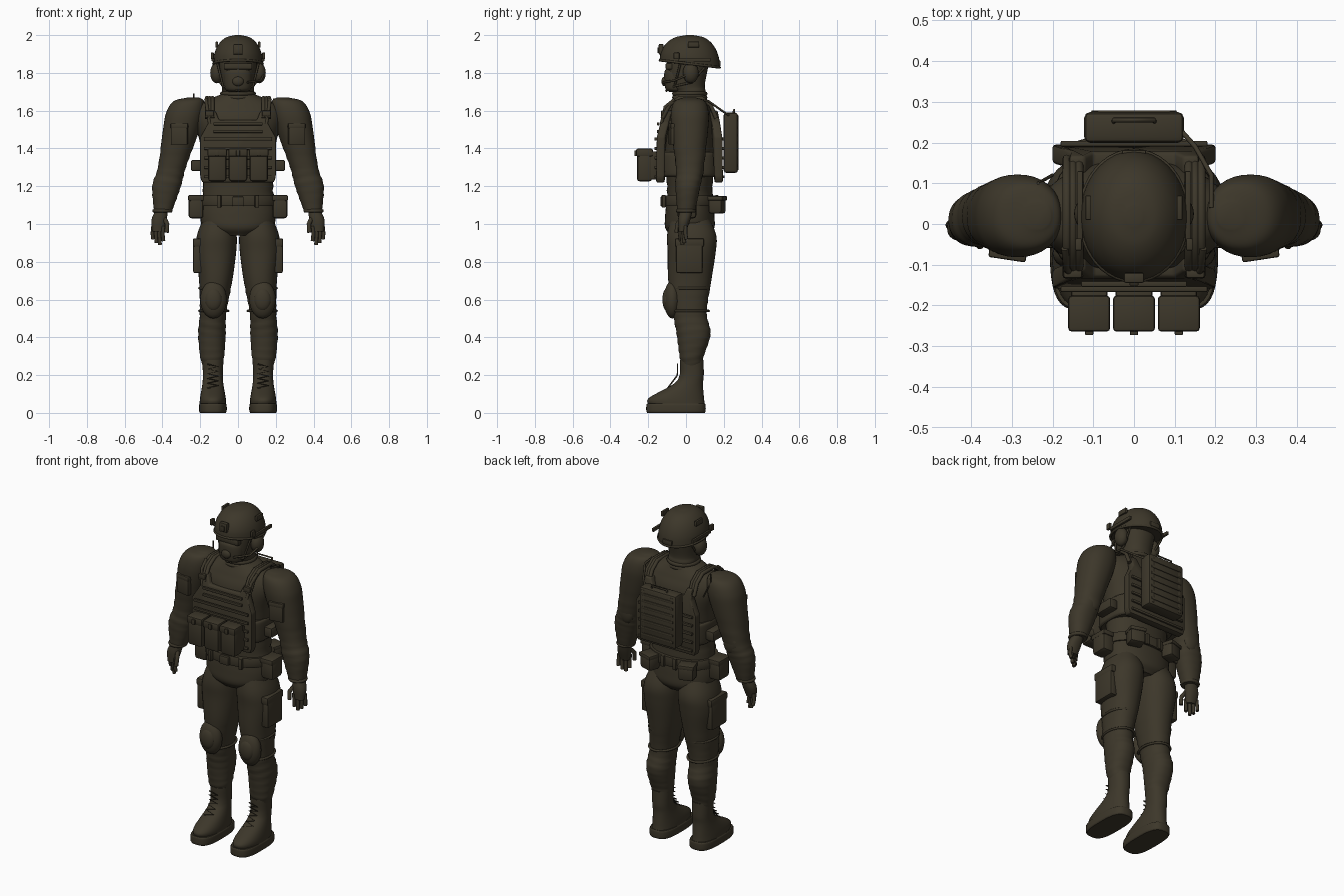
import bpy, bmesh, math
from mathutils import Vector

cube = bpy.data.objects.get("Cube")
if cube:
    bpy.data.objects.remove(cube, do_unlink=True)

olive = bpy.data.materials.new("dark olive")
olive.use_nodes = True
colour = (.046, .038, .023, 1)
olive.diffuse_color = colour
olive.node_tree.nodes["Principled BSDF"].inputs["Base Color"].default_value = colour
sides = {"left": 1, "right": -1}
made = []


def add_object(name, data):
    data.materials.append(olive)
    ob = bpy.data.objects.new(name, data)
    bpy.context.collection.objects.link(ob)
    return ob


def finish(name, bm, at=(0, 0, 0), turn=0):
    bmesh.ops.recalc_face_normals(bm, faces=bm.faces)
    mesh = bpy.data.meshes.new(name)
    bm.to_mesh(mesh)
    bm.free()
    ob = add_object(name, mesh)
    ob.location = at
    ob.rotation_euler.z = turn
    made.append(ob)
    return ob


def ring(z, wide, deep=None, x=0, y=.02):
    """One elliptical cross-section; wide and deep are radii."""
    return Vector((z, x, y, wide, deep or wide))


def loft(name, keys, side=1, steps=8, segments=36, power=2.2, folds=None):
    """Smooth skin through the rings, with cloth folds between two heights."""
    keys = [keys[0] * 2 - keys[1], *keys, keys[-1] * 2 - keys[-2]]
    rings = []
    for a, b, c, d in zip(keys, keys[1:], keys[2:], keys[3:]):
        for step in range(steps):
            t = step / steps
            bend = (a * 2 - b * 5 + c * 4 - d) * t + (b * 3 - a - c * 3 + d) * t * t
            rings.append(b + (c - a + bend) * t / 2)
    rings.append(keys[-2])
    bm = bmesh.new()
    loops = []
    for z, x, y, wide, deep in rings:
        loop = []
        for segment in range(segments):
            angle = math.tau * segment / segments
            cosine, sine = math.cos(angle), math.sin(angle)
            swell = 1
            if folds and folds[0] < z < folds[1]:
                swell += .02 * math.sin(z * 150 + 2 * math.sin(angle + z * 9))
            across = math.copysign(abs(cosine) ** (2 / power), cosine)
            along = math.copysign(abs(sine) ** (2 / power), sine)
            point = (side * (x + wide * swell * across), y + deep * swell * along, z)
            loop.append(bm.verts.new(point))
        loops.append(loop)
    for low, high in zip(loops, loops[1:]):
        for i in range(segments):
            j = (i + 1) % segments
            bm.faces.new((low[i], low[j], high[j], high[i]))
    bm.faces.new(loops[0])
    bm.faces.new(loops[-1])
    return finish(name, bm)


def round_edges(bm, amount):
    bmesh.ops.bevel(bm, geom=bm.edges[:], offset=amount, segments=2, affect='EDGES', profile=.5)


def box(name, at, size, turn=0):
    bm = bmesh.new()
    bmesh.ops.create_cube(bm, size=1)
    bmesh.ops.scale(bm, vec=size, verts=bm.verts)
    round_edges(bm, min(size) / 5)
    finish(name, bm, at, turn)


def pouch(name, at, size, turn=0):
    """Box with a slightly larger flap over its top."""
    x, y, z = at
    wide, deep, tall = size
    box(name, at, size, turn)
    box(name + "_flap", (x, y, z + tall * .4), (wide * 1.05, deep * 1.1, tall / 4), turn)


def ball(name, at, radii):
    bm = bmesh.new()
    bmesh.ops.create_uvsphere(bm, u_segments=24, v_segments=14, radius=1)
    bmesh.ops.scale(bm, vec=radii, verts=bm.verts)
    finish(name, bm, at)


def tube(name, points, radius=.006, closed=False):
    curve = bpy.data.curves.new(name, 'CURVE')
    curve.dimensions = '3D'
    curve.bevel_depth = radius
    curve.bevel_resolution = 2
    curve.use_fill_caps = True
    spline = curve.splines.new('POLY')
    spline.points.add(len(points) - 1)
    for point, place in zip(spline.points, points):
        point.co = (*place, 1)
    spline.use_cyclic_u = closed
    add_object(name, curve)


def hoop(name, z, wide, deep, x=0, y=.02, radius=.007, tilt=0):
    angles = [math.tau * i / 40 for i in range(40)]
    tube(name, [(x + wide * math.cos(a), y + deep * math.sin(a), z - tilt * math.sin(a))
                for a in angles], radius, closed=True)


def webbing(name, y, bottom, top, count, wide):
    for i in range(count):
        box(name, at=(0, y, bottom + (top - bottom) * i / (count - 1)), size=(wide, .014, .015))


def plate(name, y, lean):
    """Carrier plate with cut corners; its top leans towards the body."""
    half = [(.19, 1.22), (.2, 1.25), (.2, 1.46), (.155, 1.54), (.16, 1.6), (.12, 1.6), (.1, 1.55)]
    outline = half + [(-x, z) for x, z in reversed(half)]
    bm = bmesh.new()
    face = bm.faces.new([bm.verts.new((x, y + lean * max(0, z - 1.46), z)) for x, z in outline])
    grown = bmesh.ops.extrude_face_region(bm, geom=[face])["geom"]
    corners = [item for item in grown if isinstance(item, bmesh.types.BMVert)]
    bmesh.ops.translate(bm, vec=(0, .045, 0), verts=corners)
    round_edges(bm, .008)
    finish(name, bm)


# Torso and head
loft("torso", [ring(z=.94, wide=.1), ring(z=.98, wide=.18, deep=.13), ring(z=1.05, wide=.2, deep=.13),
               ring(z=1.2, wide=.185, deep=.12), ring(z=1.42, wide=.2, deep=.14),
               ring(z=1.55, wide=.235, deep=.135), ring(z=1.62, wide=.22, deep=.11),
               ring(z=1.665, wide=.14, deep=.09), ring(z=1.69, wide=.08)], folds=(1.14, 1.24))
loft("head", [ring(z=1.62, wide=.086), ring(z=1.7, wide=.084), ring(z=1.74, wide=.086, deep=.1, y=0),
              ring(z=1.86, wide=.1, deep=.11, y=.01), ring(z=1.92, wide=.08)])
for z in (1.65, 1.67, 1.69):
    hoop("neck_gaiter_roll", z, wide=.083, deep=.082, radius=.012)
loft("face_mask", [ring(z=1.7, wide=.05, y=-.04), ring(z=1.72, wide=.07, deep=.055, y=-.055),
                   ring(z=1.8, wide=.073, deep=.06, y=-.055), ring(z=1.825, wide=.05, y=-.05)])
ball("mask_filter", at=(0, -.115, 1.755), radii=(.03, .015, .025))
box("goggles", at=(0, -.09, 1.835), size=(.15, .035, .035))

# Helmet dome, sheared so that its back hangs lower
bows = [math.radians(17 * i) for i in range(6)]
helmet = loft("helmet", [ring(z=1.85 + .15 * math.sin(a), wide=.132 * math.cos(a) ** .8,
                              deep=.16 * math.cos(a) ** .8) for a in bows], power=2)
for vertex in helmet.data.vertices:
    vertex.co.z -= .8 * vertex.co.y * (2 - vertex.co.z)
hoop("helmet_rim", z=1.848, wide=.13, deep=.158, tilt=.019)
box("helmet_front_mount", at=(0, -.132, 1.925), size=(.05, .025, .055))
box("helmet_mount_clip", at=(0, -.145, 1.92), size=(.022, .012, .03))
box("helmet_rear_dial", at=(0, .172, 1.85), size=(.06, .02, .03))
tube("microphone_boom", [(.135, .01, 1.79), (.12, -.06, 1.76), (.05, -.12, 1.75)])

for word, s in sides.items():
    # Helmet fittings
    box(word + "_helmet_panel", at=(s * .112, .04, 1.95), size=(.014, .06, .03))
    box(word + "_helmet_rail", at=(s * .132, .045, 1.87), size=(.014, .17, .02))
    box(word + "_helmet_clip", at=(s * .136, -.05, 1.89), size=(.016, .03, .035))
    ball(word + "_ear_cup", at=(s * .112, .025, 1.8), radii=(.035, .042, .055))
    chin, jaw = (0, -.105, 1.705), (s * .08, -.06, 1.73)
    tube(word + "_chin_strap", [(s * .108, -.03, 1.85), jaw, chin])
    tube(word + "_neck_strap", [(s * .11, .1, 1.83), (s * .095, .03, 1.75), jaw])

    # Arm and hand
    loft(word + "_arm", [ring(z=1.67, x=.235, wide=.03), ring(z=1.65, x=.26, wide=.08),
                         ring(z=1.59, x=.28, wide=.1), ring(z=1.5, x=.3, wide=.097),
                         ring(z=1.3, x=.35, wide=.074), ring(z=1.2, x=.378, wide=.076, deep=.066, y=.01),
                         ring(z=1.06, x=.398, wide=.046, y=0)], s, folds=(1.1, 1.42))
    hoop(word + "_cuff", z=1.07, x=s * .4, y=0, wide=.044, deep=.044, radius=.01)
    loft(word + "_palm", [ring(z=1.07, x=.405, wide=.034, y=0), ring(z=1.02, x=.418, wide=.04, deep=.032, y=-.01),
                          ring(z=.96, x=.423, wide=.03, deep=.02, y=-.02)], s)
    for i, tip in enumerate((.91, .89, .9, .92)):
        x, y = s * (.395 + .018 * i), -.033 + .01 * i
        tube(word + "_finger", [(x, y, .99), (x + s * .004, y, .95), (x, y + .005, tip)], radius=.01)
    tube(word + "_thumb", [(s * .39, -.02, 1.03), (s * .375, -.045, 1), (s * .378, -.05, .955)], radius=.012)
    pouch(word + "_arm_patch", at=(s * .31, -.074, 1.475), size=(.088, .025, .11), turn=s * .15)
    ball(word + "_elbow_pad", at=(s * .35, .07, 1.3), radii=(.05, .025, .07))

    # Leg, knee pad and cargo pocket
    loft(word + "_leg", [ring(z=1.04, x=.1, wide=.08, deep=.1), ring(z=.94, x=.112, wide=.105, deep=.13, y=.03),
                         ring(z=.85, x=.117, wide=.107, deep=.127, y=.03), ring(z=.7, x=.118, wide=.088, deep=.114),
                         ring(z=.53, x=.132, wide=.07, deep=.09), ring(z=.42, x=.138, wide=.073, deep=.09, y=.04),
                         ring(z=.3, x=.137, wide=.064, y=.03), ring(z=.24, x=.134, wide=.05, y=.03)],
         s, folds=(.26, .66))
    ball(word + "_knee_pad", at=(s * .13, -.072, .6), radii=(.07, .045, .1))
    ball(word + "_knee_cap", at=(s * .13, -.1, .6), radii=(.045, .025, .06))
    for z in (.54, .66):
        hoop(word + "_knee_strap", z, x=s * .128, wide=.076, deep=.1)
    pouch(word + "_cargo_pocket", at=(s * .215, .018, .83), size=(.045, .14, .18))

    # Boot with a thick sole and laces
    foot = s * .133
    loft(word + "_boot", [ring(z=.04, x=.133, wide=.07, deep=.15, y=-.05), ring(z=.08, x=.133, wide=.068, deep=.145, y=-.05),
                          ring(z=.15, x=.133, wide=.056, deep=.08, y=.01), ring(z=.2, x=.133, wide=.053, deep=.064, y=.03),
                          ring(z=.28, x=.133, wide=.056, deep=.063, y=.03)], s)
    loft(word + "_sole", [ring(z=z, x=.133, wide=wide, deep=wide + .084, y=-.053)
                          for z, wide in ((0, .068), (.01, .073), (.04, .073), (.05, .069))], s, power=3)
    heights = [.12 + .0125 * i for i in range(12)]
    tube(word + "_laces", [(foot + .028 * (-1) ** i, -.045 - max(0, .2 - z) * .75, z)
                           for i, z in enumerate(heights)], radius=.004)

    # Shoulder harness
    tube(word + "_harness_cord", [(s * .15, -.13, 1.53), (s * .165, -.11, 1.62), (s * .17, -.06, 1.66)], radius=.009)
    for x in (.135, .15, .165):
        tube(word + "_shoulder_strap", [(s * x, -.125, 1.56), (s * x, -.085, 1.635), (s * x, -.03, 1.668),
                                        (s * x, .08, 1.668), (s * x, .13, 1.63), (s * x, .16, 1.56)], radius=.011)
    box(word + "_strap_buckle", at=(s * .15, -.122, 1.585), size=(.045, .02, .03))
    box(word + "_side_pouch", at=(s * .222, .03, 1.31), size=(.055, .13, .06))
    box(word + "_backpack_strap", at=(s * .095, .27, 1.43), size=(.018, .014, .29))

    # Belt pouches
    pouch(word + "_hip_pouch", at=(s * .222, .005, 1.09), size=(.08, .1, .12))
    pouch(word + "_rear_pouch", at=(s * .125, .165, 1.1), size=(.09, .075, .09), turn=-s * .3)
    box(word + "_belt_loop", at=(s * .1, -.118, 1.12), size=(.022, .02, .066), turn=s * .2)
    box(word + "_rear_belt_loop", at=(s * .04, .163, 1.12), size=(.022, .016, .066))

# Plate carrier
loft("cummerbund", [ring(z=1.25, wide=.19, deep=.15), ring(z=1.27, wide=.2, deep=.158),
                    ring(z=1.36, wide=.2, deep=.158), ring(z=1.38, wide=.19, deep=.15)], power=3)
plate("front_plate", y=-.158, lean=.3)
plate("back_plate", y=.15, lean=-.2)
webbing("front_webbing", y=-.16, bottom=1.25, top=1.45, count=5, wide=.36)
webbing("upper_webbing", y=-.147, bottom=1.49, top=1.53, count=2, wide=.26)
webbing("back_webbing", y=.197, bottom=1.25, top=1.45, count=5, wide=.36)

# Magazine pouches
for x in (-.11, 0, .11):
    pouch("magazine_pouch", at=(x, -.22, 1.31), size=(.098, .08, .17))
    box("magazine_tab", at=(x, -.266, 1.375), size=(.02, .014, .03))
    box("magazine_backing", at=(x, -.175, 1.31), size=(.09, .04, .15))

# Backpack, hose and aerial
box("backpack", at=(0, .237, 1.43), size=(.245, .076, .32))
webbing("backpack_webbing", y=.272, bottom=1.31, top=1.55, count=7, wide=.21)
tube("backpack_handle", [(-.05, .25, 1.58), (-.05, .255, 1.605), (.05, .255, 1.605), (.05, .25, 1.58)])
tube("drinking_hose", [(.11, .235, 1.57), (.15, .19, 1.6), (.19, .12, 1.65), (.19, .04, 1.66)])
tube("radio_aerial", [(-.2, .12, 1.55), (-.235, .1, 1.64), (-.235, .1, 1.69)], radius=.004)

# Belt
loft("belt", [ring(z=1.095, wide=.198, deep=.138), ring(z=1.1, wide=.204, deep=.142),
              ring(z=1.145, wide=.202, deep=.142), ring(z=1.15, wide=.196, deep=.138)], steps=2)
box("belt_buckle", at=(0, -.125, 1.12), size=(.06, .022, .05))

# Smooth shading with sharp edges kept
bpy.ops.object.select_all(action='DESELECT')
for ob in made:
    ob.select_set(True)
bpy.context.view_layer.objects.active = made[0]
bpy.ops.object.shade_smooth_by_angle(angle=math.radians(40))
